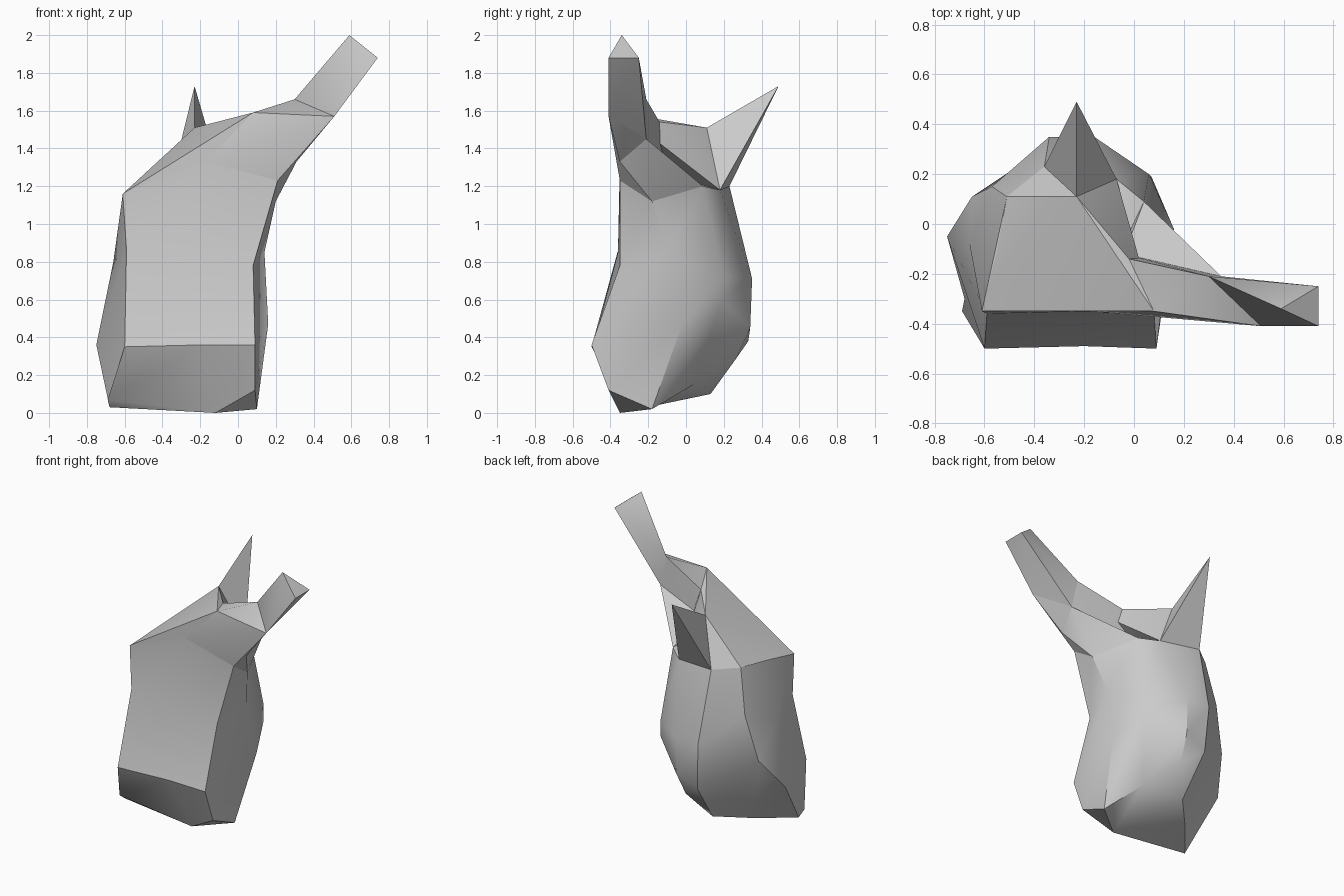
import bpy
import bmesh
from mathutils import Vector

default_cube = bpy.data.objects.get("Cube")
if default_cube:
    bpy.data.objects.remove(default_cube, do_unlink=True)

# Single stone grey used on every part
stone = bpy.data.materials.new("stone_grey")
stone.use_nodes = True
stone.diffuse_color = (0.6, 0.6, 0.6, 1)
stone.node_tree.nodes["Principled BSDF"].inputs["Base Color"].default_value = stone.diffuse_color


def finish(name, bm):
    """Turn a bmesh into a smooth-by-angle object."""
    bmesh.ops.recalc_face_normals(bm, faces=bm.faces[:])
    mesh = bpy.data.meshes.new(name)
    bm.to_mesh(mesh)
    bm.free()
    mesh.materials.append(stone)
    part = bpy.data.objects.new(name, mesh)
    bpy.context.collection.objects.link(part)
    bpy.ops.object.select_all(action="DESELECT")
    part.select_set(True)
    bpy.context.view_layer.objects.active = part
    bpy.ops.object.shade_smooth_by_angle(angle=0.6)
    return part


def loft(name, rings):
    """Skin a stack of closed rings and cap both ends."""
    bm = bmesh.new()
    loops = [[bm.verts.new(Vector(point)) for point in ring] for ring in rings]
    for lower, upper in zip(loops, loops[1:]):
        count = len(lower)
        for i in range(count):
            j = (i + 1) % count
            bm.faces.new((lower[i], lower[j], upper[j], upper[i]))
    caps = [bm.faces.new(loops[0]), bm.faces.new(loops[-1])]
    bmesh.ops.triangulate(bm, faces=caps)
    return finish(name, bm)


def chunk(name, *points):
    """Faceted convex block around a few corner points."""
    bm = bmesh.new()
    for point in points:
        bm.verts.new(Vector(point))
    hull = bmesh.ops.convex_hull(bm, input=bm.verts[:])
    loose = set(hull["geom_interior"]) | set(hull["geom_unused"])
    loose = [item for item in loose if isinstance(item, bmesh.types.BMVert)]
    bmesh.ops.delete(bm, geom=loose, context="VERTS")
    return finish(name, bm)


# Body rings, each from the right front corner round past the left and back
bottom = [(-.69, -.35, .07), (-.12, -.35, 0), (.09, -.41, .12),
          (.1, -.18, .02), (-.04, .04, .15), (-.18, .26, .28),
          (-.3, .13, .1), (-.5, -.08, .06), (-.68, -.3, .03)]
belly = [(-.6, -.5, .35), (-.2, -.49, .36), (.09, -.5, .36),
         (.16, -.02, .47), (.07, .19, .6), (-.16, .34, .45),
         (-.32, .33, .38), (-.65, .11, .58), (-.75, -.05, .36)]
waist = [(-.59, -.36, .86), (-.2, -.36, .85), (.08, -.35, .78),
         (.14, -.1, .85), (.06, .2, .72), (-.16, .35, .71),
         (-.34, .35, .71), (-.57, .15, .9), (-.66, -.08, .8)]
shoulder = [(-.61, -.35, 1.16), (-.17, -.35, 1.33), (.21, -.35, 1.23),
            (.2, -.18, 1.12), (.04, .09, 1.2), (-.07, .18, 1.18),
            (-.36, .23, 1.2), (-.51, .11, 1.21), (-.56, -.12, 1.19)]
loft("body", [bottom, belly, waist, shoulder])

right_front, mid_front, left_front, left_side, left_back, back_a, back_b, right_back, _ = shoulder

# Shared corners of the upper parts
ridge_back = (-.23, .11, 1.51)
ridge_mid = (-.02, -.14, 1.54)
ridge_front = (.08, -.35, 1.59)
valley = (-.04, -.12, 1.36)
arm_top = (.3, -.21, 1.66)
arm_back = (.35, -.21, 1.45)
arm_front = (.51, -.41, 1.57)
armpit = (.31, -.35, 1.33)

# Sloping crown, ledge behind the arm, and the arm root
chunk("crown", right_front, mid_front, right_back, ridge_back, ridge_mid,
      ridge_front, back_a, back_b, valley)
chunk("ledge", valley, left_back, arm_back, left_front, left_side, mid_front, armpit)
chunk("arm_root", ridge_mid, ridge_front, arm_top, arm_front, arm_back,
      valley, mid_front, left_front, armpit)

# Raised arm with its blunt wedge end
chunk("arm", arm_top, arm_front, arm_back,
      (.59, -.34, 2), (.74, -.41, 1.88), (.74, -.25, 1.88))

# Pointed spike leaning backwards
chunk("back_spike", ridge_back, back_a, back_b, (-.23, .49, 1.73))
